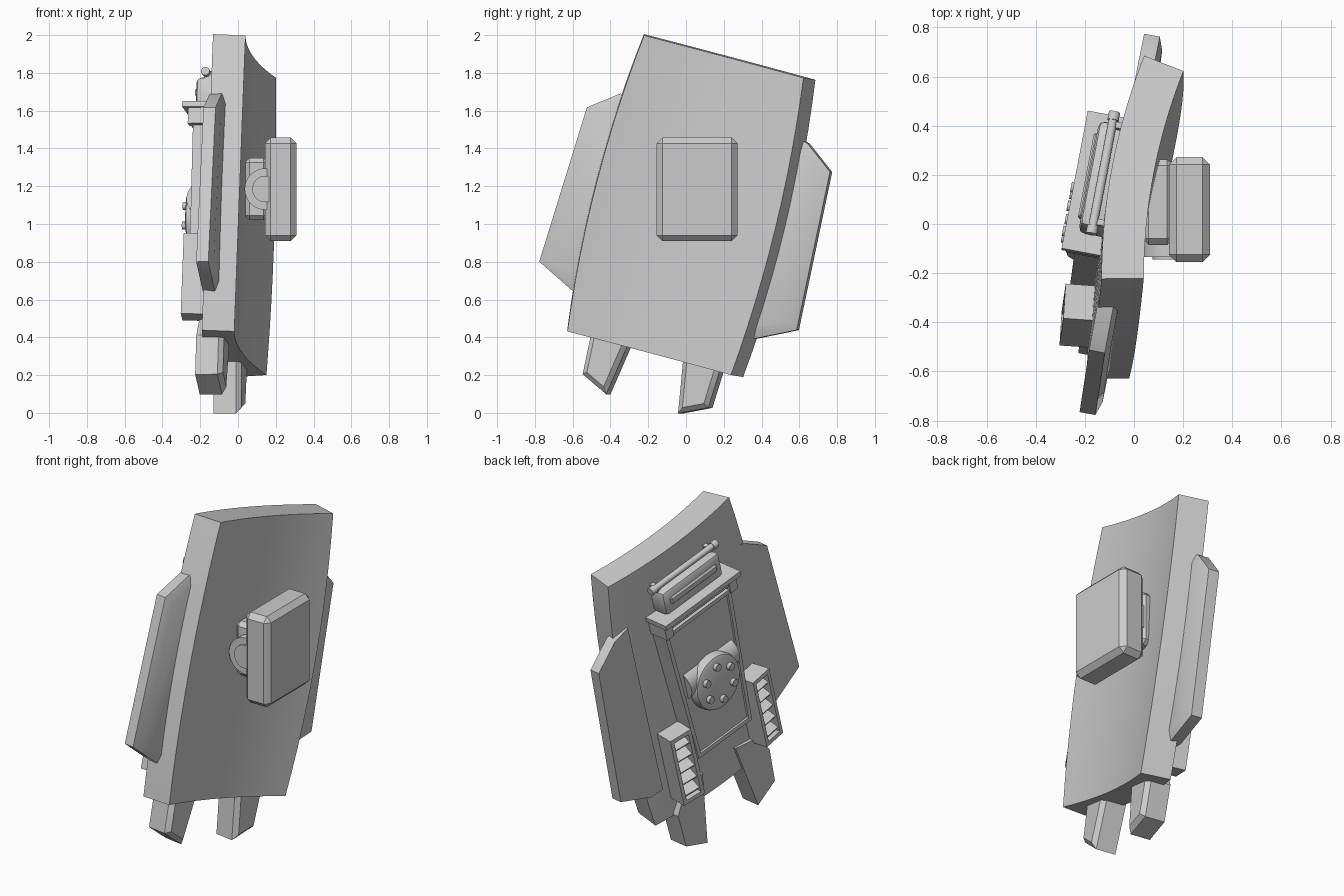
import bpy, bmesh, math
from mathutils import Matrix, Vector

if "Cube" in bpy.data.objects:
    bpy.data.objects.remove(bpy.data.objects["Cube"])

grey = bpy.data.materials.new("plain_grey")
grey.use_nodes = True
colour = (0.6, 0.6, 0.6, 1)
grey.diffuse_color = colour
grey.node_tree.nodes["Principled BSDF"].inputs["Base Color"].default_value = colour

# Shield frame: u across, v up, w towards the arm side
U = Vector((0.181, 0.950, -0.253)).normalized()
V = Vector((0.037, 0.2525, 0.967))
V = (V - U * V.dot(U)).normalized()
N = U.cross(V)
FRAME = Matrix((U, V, N)).transposed().to_4x4()
FRAME.translation = (0.09, -0.005, 1.103)
WORLD = Matrix.Identity(4)


def finish(bm, name, frame=FRAME, bevel=0, segments=1):
    bmesh.ops.recalc_face_normals(bm, faces=bm.faces)
    if bevel:
        edges = [e for e in bm.edges if e.calc_face_angle(0) > 0.6]
        bmesh.ops.bevel(bm, geom=edges, offset=bevel, segments=segments,
                        profile=0.5, affect='EDGES', clamp_overlap=True)
    mesh = bpy.data.meshes.new(name)
    bm.to_mesh(mesh)
    bm.free()
    mesh.materials.append(grey)
    obj = bpy.data.objects.new(name, mesh)
    bpy.context.collection.objects.link(obj)
    obj.matrix_world = frame
    bpy.ops.object.select_all(action='DESELECT')
    obj.select_set(True)
    bpy.context.view_layer.objects.active = obj
    bpy.ops.object.shade_smooth_by_angle(angle=math.radians(35))
    return obj


def box(name, lo, hi, frame=FRAME, bevel=0, segments=1, tilt=0):
    lo, hi = Vector(lo), Vector(hi)
    bm = bmesh.new()
    mat = (Matrix.Translation((lo + hi) / 2) @ Matrix.Rotation(tilt, 4, 'X')
           @ Matrix.Diagonal((*(hi - lo), 1)))
    bmesh.ops.create_cube(bm, size=1, matrix=mat)
    return finish(bm, name, frame, bevel, segments)


def prism(name, outline, w0, w1, inset=0, rise=0):
    """Flat outline pulled from w0 to w1, ending in a sloped inset rim."""
    bm = bmesh.new()
    face = bm.faces.new([bm.verts.new((u, v, w0)) for u, v in outline])
    new = bmesh.ops.extrude_face_region(bm, geom=[face])["geom"]
    verts = [g for g in new if isinstance(g, bmesh.types.BMVert)]
    bmesh.ops.translate(bm, verts=verts, vec=(0, 0, w1 - w0))
    if inset:
        cap = [g for g in new if isinstance(g, bmesh.types.BMFace)]
        bmesh.ops.recalc_face_normals(bm, faces=bm.faces)
        bmesh.ops.inset_region(bm, faces=cap, thickness=inset, use_even_offset=True)
        bmesh.ops.translate(bm, verts=cap[0].verts, vec=(0, 0, rise))
    return finish(bm, name)


def cylinder(name, centre, radius, depth, axis='Z', frame=FRAME, bevel=0, sides=32):
    turn = {'X': Matrix.Rotation(math.pi / 2, 4, 'Y'),
            'Y': Matrix.Rotation(math.pi / 2, 4, 'X'),
            'Z': Matrix.Identity(4)}[axis]
    bm = bmesh.new()
    bmesh.ops.create_cone(bm, cap_ends=True, segments=sides, radius1=radius,
                          radius2=radius, depth=depth,
                          matrix=Matrix.Translation(centre) @ turn)
    return finish(bm, name, frame, bevel, 2)


# Curved shield plate with slightly bowed sides
def shield_plate(nu=20, nv=12):
    bm = bmesh.new()
    layers = []
    for depth in (0, 0.172):
        rows = []
        for j in range(nv + 1):
            k = 2 * j / nv - 1
            half = 0.442 + 0.047 * (1 - k * k)
            width = 2 * half + 0.004 + 0.012 * (1 - k)
            row = []
            for i in range(nu + 1):
                u = width * i / nu - half
                w = 0.205 * u * u - 0.04
                out = Vector((0.45 * u, 0, -1)).normalized() * depth
                row.append(bm.verts.new(Vector((u, 0.81 * k, w)) + out))
            rows.append(row)
        layers.append(rows)
        for a, b in zip(rows, rows[1:]):
            for i in range(nu):
                bm.faces.new((a[i], a[i + 1], b[i + 1], b[i]))
    inner, outer = layers
    rims = [[r[0] for r in L] + L[-1][1:] + [r[-1] for r in L[-2::-1]] + L[0][-2:0:-1]
            for L in (inner, outer)]
    for i in range(len(rims[0])):
        bm.faces.new((rims[0][i - 1], rims[0][i], rims[1][i], rims[1][i - 1]))
    finish(bm, "shield_plate")


shield_plate()

# Paired parts on both sides of the shield
for side, s, shift in (("back", 1, -0.025), ("front", -1, -0.004)):
    wing = [(0.41, 0.5), (0.52, 0.475), (0.675, 0.36), (0.715, -0.495), (0.5, -0.6), (0.41, -0.605)]
    prism(side + "_wing", [(s * u + 0.013, v) for u, v in wing],
          -0.165 + shift, -0.1 + shift, 0.05, 0.02)
    leg = [(0.13, -0.65), (0.2, -1.083), (0.35, -1.012), (0.36, -0.8), (0.28, -0.68)]
    prism(side + "_leg", [(s * u + 0.026, v) for u, v in leg], -0.225, -0.105, 0.025, 0.025)

    # Vent with slanted slats, leaning with the curve of the shield
    lean = (FRAME @ Matrix.Translation((s * 0.303, -0.475, -0.19))
            @ Matrix.Rotation(-0.12 * s, 4, 'Y'))
    for part, a in (("front", -0.073), ("back", 0.051)):
        box(f"{side}_vent_{part}_rail", (a, -0.22, -0.122), (a + 0.022, 0.22, 0.03), lean)
    box(side + "_vent_bed", (-0.06, -0.21, -0.045), (0.06, 0.21, 0.03), lean)
    for name, v in (("top", 0.195), ("bottom", -0.22)):
        box(f"{side}_vent_{name}", (-0.06, v, -0.122), (0.06, v + 0.025, 0.03), lean)
    for i in range(5):
        v = -0.155 + i * 0.077
        box(f"{side}_vent_slat_{i + 1}", (-0.06, v - 0.007, -0.115), (0.06, v + 0.007, -0.03),
            lean, tilt=-0.5)

    # Panel side rail, rack end block, rod cap
    rail = [(0.262, 0.45), (0.21, -0.47), (0.187, -0.47), (0.237, 0.45)]
    prism(side + "_panel_rail", [(s * u + 0.012, v) for u, v in rail], -0.303, -0.16)
    a, b = sorted((s * 0.225, s * 0.28))
    box(side + "_rack_block", (a, 0.375, -0.325), (b, 0.465, -0.15))
    cylinder(side + "_rod_cap", (s * 0.243, 0.665, -0.245), 0.023, 0.035, 'X', sides=16)
    a, b = sorted((s * 0.195, s * 0.22))
    box(side + "_rod_bracket", (a, 0.6, -0.255), (b, 0.675, -0.17))

# Outer equipment panel
prism("equipment_panel", [(0.255, 0.45), (-0.235, 0.45), (-0.185, -0.46), (0.205, -0.46)],
      -0.29, -0.16)
box("panel_foot", (-0.198, -0.48, -0.303), (0.222, -0.455, -0.16))
box("rack_shelf", (-0.297, 0.462, -0.355), (0.292, 0.492, -0.15))
for i, v in enumerate((0.428, 0.385)):
    box(f"rack_bar_{i + 1}", (-0.23, v - 0.012, -0.315), (0.23, v + 0.012, -0.2))

# Storage case and rod at the top
box("storage_case", (-0.225, 0.49, -0.3), (0.225, 0.645, -0.17), bevel=0.025, segments=2)
box("case_ridge", (-0.18, 0.55, -0.312), (0.18, 0.595, -0.29), bevel=0.008)
cylinder("carry_rod", (0, 0.665, -0.245), 0.018, 0.46, 'X', sides=16)

# Round hub with a ring of bolts over a cross cylinder
cylinder("cross_cylinder", (0.005, -0.01, -0.24), 0.095, 0.38, 'X')
cylinder("hub_disc", (0.005, -0.08, -0.272), 0.168, 0.15, 'Z', bevel=0.022)
for i in range(6):
    t = math.radians(60 * i + 30)
    cylinder(f"hub_bolt_{i + 1}",
             (0.005 + 0.108 * math.cos(t), -0.08 + 0.108 * math.sin(t), -0.352),
             0.022, 0.035, sides=12)

# Arm mount on the inner side
box("mount_pad", (0.143, -0.155, 0.91), (0.309, 0.272, 1.457), WORLD, 0.03)
box("mount_base", (0.035, -0.085, 1.02), (0.16, 0.262, 1.35), WORLD, 0.025)
cylinder("mount_pivot", (0.145, 0.055, 1.185), 0.11, 0.38, 'Y', WORLD)
cylinder("mount_pivot_cap", (0.145, 0.055, 1.185), 0.07, 0.4, 'Y', WORLD)
